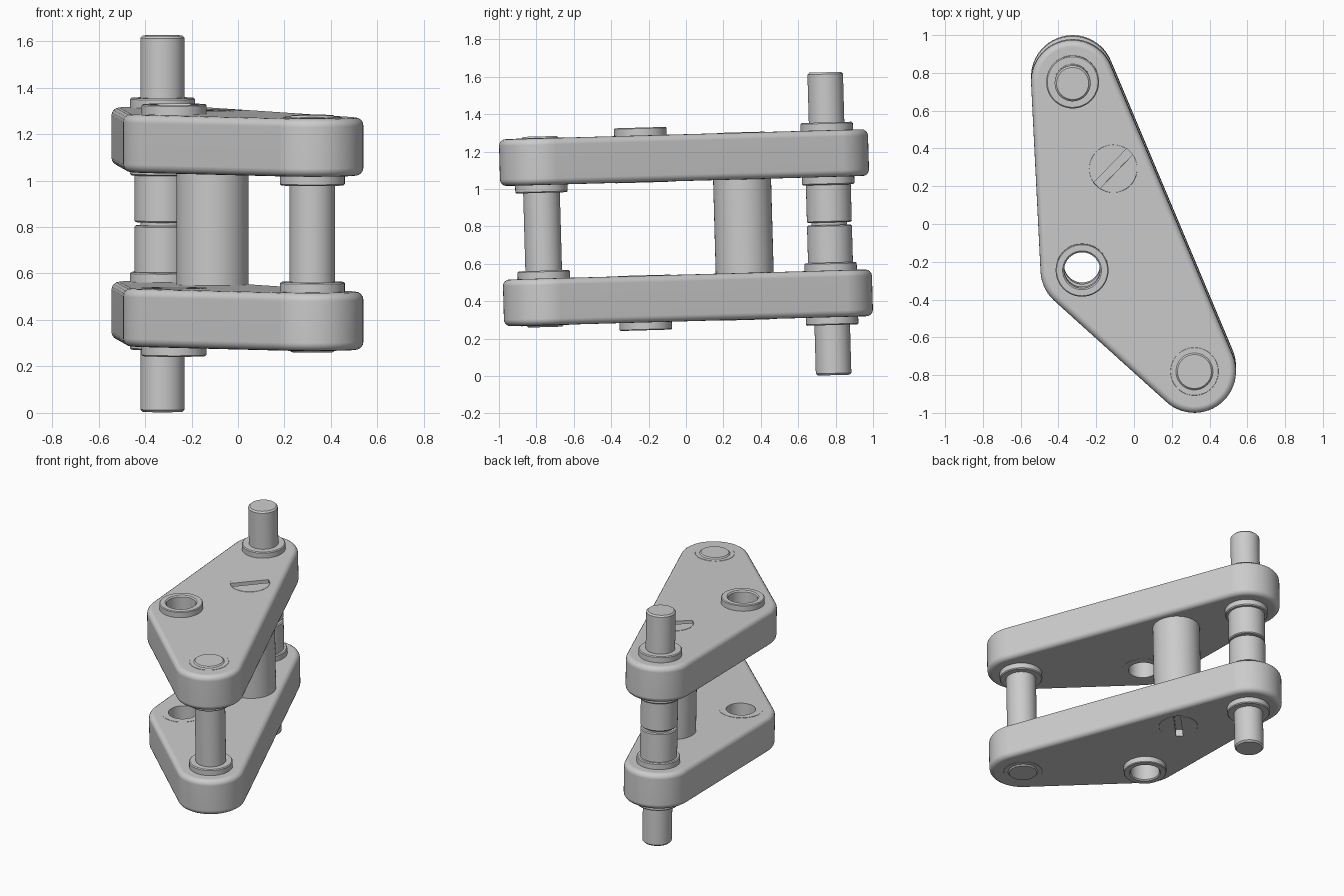
import bpy, bmesh, math
from mathutils import Matrix, Vector

if "Cube" in bpy.data.objects:
    bpy.data.objects.remove(bpy.data.objects["Cube"], do_unlink=True)

grey = bpy.data.materials.new("plain grey")
grey.use_nodes = True
grey.diffuse_color = (0.6, 0.6, 0.6, 1)
grey.node_tree.nodes["Principled BSDF"].inputs["Base Color"].default_value = (0.6, 0.6, 0.6, 1)

# The whole assembly leans slightly about x
LEAN = Matrix.Translation((0, 0, 0.793)) @ Matrix.Rotation(0.028, 4, 'X')
REAR, FRONT, SIDE, POST = (-0.325, 0.767), (0.32, -0.767), (-0.275, -0.23), (-0.11, 0.307)
INNER, OUTER, FLANGE = 0.25, 0.5, 0.042
PLATE_R, PIN_R, COLLAR_R = 0.22, 0.095, 0.14
parts = []


def finish(name, bm):
    bmesh.ops.recalc_face_normals(bm, faces=bm.faces)
    mesh = bpy.data.meshes.new(name)
    bm.to_mesh(mesh)
    bm.free()
    mesh.transform(LEAN)
    mesh.materials.append(grey)
    obj = bpy.data.objects.new(name, mesh)
    bpy.context.collection.objects.link(obj)
    parts.append(obj)
    return obj


def lathe(name, centre, profile, side=1, closed=False, steps=48):
    """Spin (radius, height) points about an upright axis; side -1 flips it."""
    bm = bmesh.new()
    rings = []
    for r, z in profile:
        rings.append([bm.verts.new((centre[0] + r * math.cos(math.tau * i / steps),
                                    centre[1] + r * math.sin(math.tau * i / steps),
                                    z * side)) for i in range(steps)])
    pairs = list(zip(rings, rings[1:]))
    if closed:
        pairs.append((rings[-1], rings[0]))
    else:
        bm.faces.new(rings[0])
        bm.faces.new(rings[-1])
    for a, b in pairs:
        for i in range(steps):
            j = (i + 1) % steps
            bm.faces.new((a[i], a[j], b[j], b[i]))
    return finish(name, bm)


def rod(name, centre, r, low, high, side=1, chamfer=0.006):
    c = chamfer
    return lathe(name, centre, [(r - c, low), (r, low + c), (r, high - c), (r - c, high)], side)


def slot_cutter(length, side):
    bm = bmesh.new()
    bmesh.ops.create_cube(bm, size=1, matrix=Matrix.Translation((*POST, side * OUTER))
                          @ Matrix.Rotation(math.radians(46), 4, 'Z')
                          @ Matrix.Diagonal((length, 0.045, 0.1, 1)))
    return finish("slot_cutter", bm)


def cut(obj, cutter):
    mod = obj.modifiers.new("cut", 'BOOLEAN')
    mod.operation, mod.solver, mod.object = 'DIFFERENCE', 'EXACT', cutter
    bpy.context.view_layer.objects.active = obj
    bpy.ops.object.modifier_apply(modifier=mod.name)
    parts.remove(cutter)
    bpy.data.objects.remove(cutter, do_unlink=True)


def plate(name, side):
    """Rounded triangle around three pivots, with softened rims."""
    bm = bmesh.new()
    pivots = [Vector(p) for p in (REAR, SIDE, FRONT)]
    outline = []
    for i, p in enumerate(pivots):
        before, after = p - pivots[i - 1], pivots[(i + 1) % 3] - p
        start = math.atan2(-before.x, before.y)
        sweep = (math.atan2(-after.x, after.y) - start) % math.tau
        n = max(6, round(sweep / 0.11))
        for k in range(n + 1):
            a = start + sweep * k / n
            outline.append(p + PLATE_R * Vector((math.cos(a), math.sin(a))))
    low = [bm.verts.new((p.x, p.y, INNER * side)) for p in outline]
    high = [bm.verts.new((p.x, p.y, OUTER * side)) for p in outline]
    bm.faces.new(low)
    bm.faces.new(high)
    for i in range(len(low)):
        bm.faces.new((low[i - 1], low[i], high[i], high[i - 1]))
    bmesh.ops.recalc_face_normals(bm, faces=bm.faces)
    rims = [e for e in bm.edges if abs(e.verts[0].co.z - e.verts[1].co.z) < 1e-5]
    bmesh.ops.bevel(bm, geom=rims, offset=0.035, segments=4, profile=0.5, affect='EDGES')
    return finish(name, bm)


for word, side in (("upper", 1), ("lower", -1)):
    # Side plate with an open bushing
    body = plate(word + "_plate", side)
    cut(body, rod("hole_cutter", SIDE, 0.12, 0.1, 0.7, side))
    lathe(word + "_bushing", SIDE,
          [(PIN_R, INNER - 0.002), (COLLAR_R, INNER - 0.002), (COLLAR_R, OUTER + FLANGE - 0.005),
           (COLLAR_R - 0.005, OUTER + FLANGE), (PIN_R + 0.008, OUTER + FLANGE),
           (PIN_R, OUTER + FLANGE - 0.008)], side, closed=True)

    # Slotted screw head, nearly flush
    head = rod(word + "_screw_head", POST, 0.127, OUTER - 0.1, OUTER + 0.002, side, 0.001)
    cut(head, slot_cutter(0.4, side))
    cut(body, slot_cutter(0.252, side))

    # Collars and sleeves around the pins
    rod(word + "_rear_outer_collar", REAR, COLLAR_R, OUTER - 0.04, OUTER + FLANGE, side)
    rod(word + "_rear_inner_collar", REAR, COLLAR_R, INNER - FLANGE, INNER + 0.04, side)
    rod(word + "_rear_sleeve", REAR, 0.12, 0.007, INNER, side)
    rod(word + "_front_inner_collar", FRONT, COLLAR_R, INNER - FLANGE, INNER + 0.04, side)
    rod(word + "_front_bushing_rim", FRONT, 0.127, OUTER - 0.04, OUTER + 0.002, side, 0.001)

# Pins and the thick spacer post
rod("rear_pin", REAR, PIN_R, -0.81, 0.81, chamfer=0.01)
rod("front_pin", FRONT, PIN_R + 0.003, -0.51, 0.51, chamfer=0.008)
rod("spacer_post", POST, 0.155, -INNER - 0.01, INNER + 0.01)

# Smooth round surfaces while keeping edges crisp
bpy.ops.object.select_all(action='DESELECT')
for obj in parts:
    obj.select_set(True)
bpy.context.view_layer.objects.active = parts[0]
bpy.ops.object.shade_smooth_by_angle(angle=math.radians(30))
for word in ("upper", "lower"):
    mod = bpy.data.objects[word + "_plate"].modifiers.new("flat faces", 'WEIGHTED_NORMAL')
    mod.keep_sharp = True
